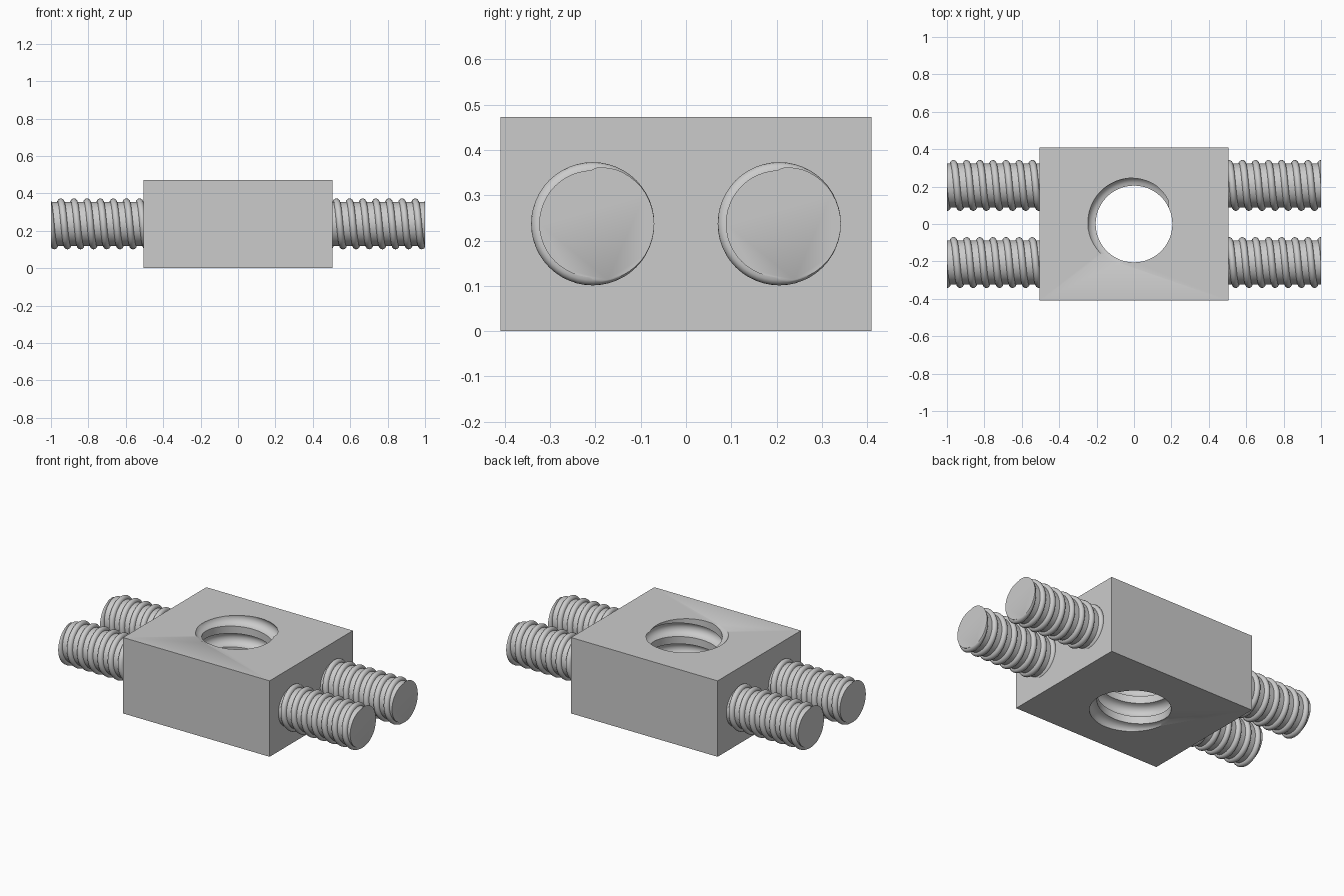
import bpy, bmesh, math
from mathutils import Matrix, Vector

if "Cube" in bpy.data.objects:
    bpy.data.objects.remove(bpy.data.objects["Cube"], do_unlink=True)

# Block, rod and bore sizes
LENGTH, WIDTH, HEIGHT = 1.01, 0.82, 0.473
ROD_Y, ROD_Z = 0.206, 0.237
ROD_PITCH, BORE_PITCH = 2 / 28.5, 0.13

grey = bpy.data.materials.new("plain grey")
grey.use_nodes = True
colour = (0.6, 0.6, 0.6, 1)
grey.diffuse_color = colour
grey.node_tree.nodes["Principled BSDF"].inputs["Base Color"].default_value = colour


def make_object(name, bm):
    bmesh.ops.recalc_face_normals(bm, faces=bm.faces)
    mesh = bpy.data.meshes.new(name)
    bm.to_mesh(mesh)
    bm.free()
    mesh.materials.append(grey)
    obj = bpy.data.objects.new(name, mesh)
    bpy.context.collection.objects.link(obj)
    return obj


def smooth(obj):
    bpy.ops.object.select_all(action="DESELECT")
    obj.select_set(True)
    bpy.context.view_layer.objects.active = obj
    bpy.ops.object.shade_smooth_by_angle(angle=math.radians(35))


def thread_solid(start, end, root, depth, half, pitch, crest_z, crest_angle, sides):
    """Right-handed round thread along z, trimmed flat at start and end."""
    # One pitch of the profile: round ridge followed by a flat root
    ridge = [math.pi * k / 8 for k in range(9)]
    profile = [(-half * math.cos(a), root + depth * math.sin(a)) for a in ridge]
    profile.append((pitch - half, root))

    bm = bmesh.new()
    first = math.floor((start - crest_z) / pitch - 2) * sides
    last = math.ceil((end - crest_z) / pitch + 2) * sides
    previous = None
    for i in range(first, last + 1):
        angle = crest_angle + math.tau * i / sides
        z = crest_z + pitch * i / sides
        column = [bm.verts.new((r * math.cos(angle), r * math.sin(angle), z + dz))
                  for dz, r in profile]
        if previous:
            for j in range(len(profile) - 1):
                bm.faces.new((previous[j], column[j], column[j + 1], previous[j + 1]))
        previous = column
    bmesh.ops.remove_doubles(bm, verts=bm.verts, dist=1e-5)

    # Trim both ends and cap them
    for height, direction in ((start, -1), (end, 1)):
        bmesh.ops.bisect_plane(bm, geom=bm.verts[:] + bm.edges[:] + bm.faces[:],
                               dist=1e-6, plane_co=(0, 0, height),
                               plane_no=(0, 0, direction), clear_outer=True)
        rim = [e for e in bm.edges if e.is_boundary
               and all(abs(v.co.z - height) < 1e-4 for v in e.verts)]
        bmesh.ops.holes_fill(bm, edges=rim, sides=0)
    return bm


# Block with a threaded bore through it
bm = bmesh.new()
bmesh.ops.create_cube(bm, size=1)
bmesh.ops.scale(bm, vec=(LENGTH, WIDTH, HEIGHT), verts=bm.verts)
bmesh.ops.translate(bm, vec=(0, 0, HEIGHT / 2), verts=bm.verts)
block = make_object("block", bm)

cutter = make_object("bore_cutter", thread_solid(
    -0.05, HEIGHT + 0.05, 0.205, 0.045, 0.042, BORE_PITCH,
    HEIGHT, math.radians(142), 64))
cutter.hide_render = True
cut = block.modifiers.new("bore", "BOOLEAN")
cut.operation = "DIFFERENCE"
cut.solver = "EXACT"
cut.object = cutter
bpy.context.view_layer.objects.active = block
bpy.ops.object.modifier_apply(modifier=cut.name)
bpy.data.objects.remove(cutter, do_unlink=True)
smooth(block)

# Two threaded rods on each side, their z axis turned onto x
along_x = Matrix(((0, 0, 1), (1, 0, 0), (0, 1, 0))).to_4x4()
for side, (start, end) in {"left": (0.46, 1), "right": (-1, -0.46)}.items():
    for place, y in (("front", -ROD_Y), ("back", ROD_Y)):
        bm = thread_solid(start, end, 0.118, 0.018, 0.018, ROD_PITCH, 1, 0, 48)
        move = Matrix.Translation(Vector((0, y, ROD_Z)))
        bmesh.ops.transform(bm, matrix=move @ along_x, verts=bm.verts)
        smooth(make_object(f"{side}_{place}_threaded_rod", bm))
